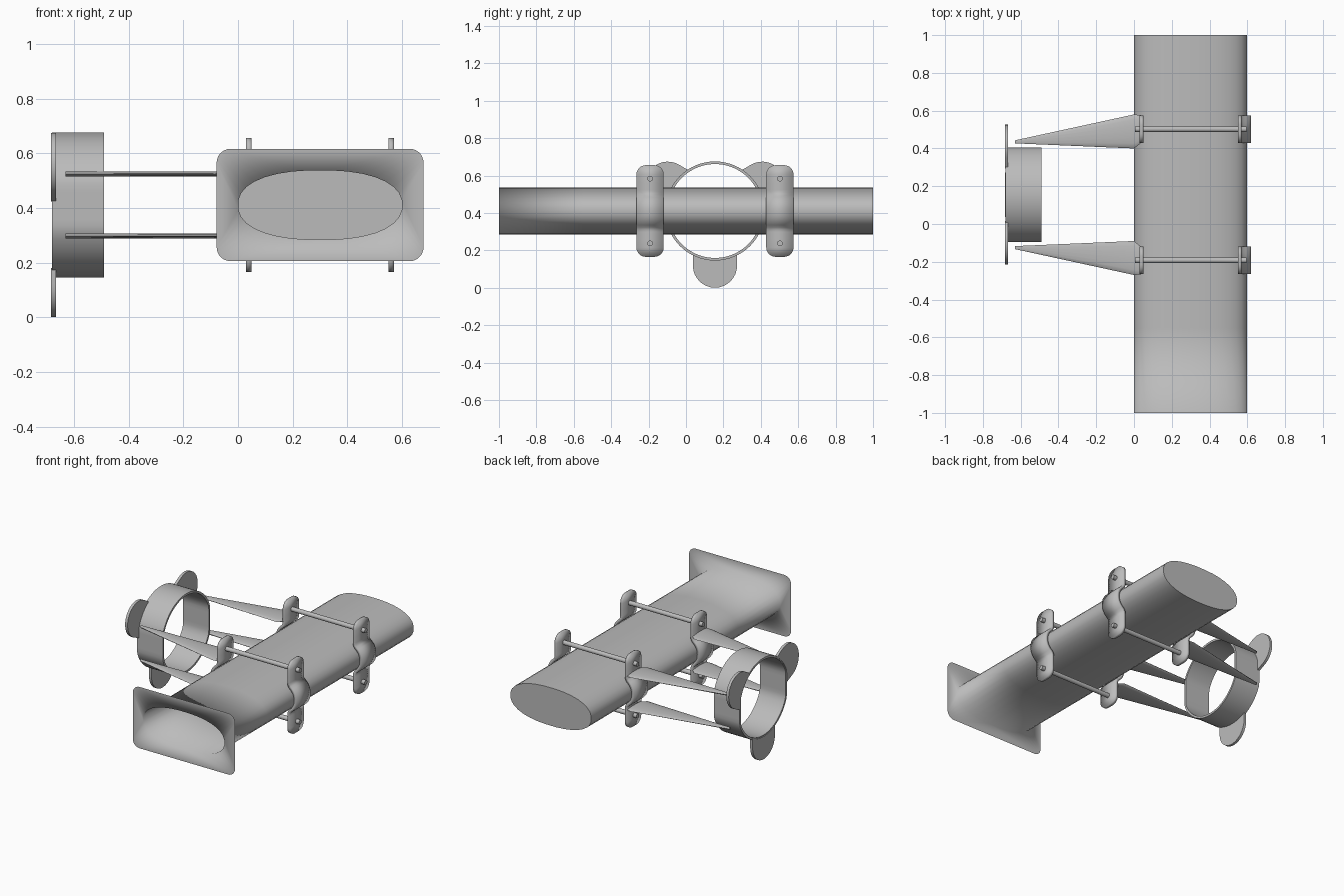
import bpy, bmesh, math
from mathutils import Vector

cube = bpy.data.objects.get("Cube")
if cube:
    bpy.data.objects.remove(cube, do_unlink=True)

grey = bpy.data.materials.new("plain_grey")
grey.use_nodes = True
grey.diffuse_color = (0.5, 0.5, 0.5, 1)
grey.node_tree.nodes["Principled BSDF"].inputs["Base Color"].default_value = (0.5, 0.5, 0.5, 1)

# Symmetry centre of the whole assembly
CENTRE = Vector((0.3, 0.155, 0.411))
HALF_X, HALF_Z, POWER = 0.3, 0.127, 2.3


def finish(name, bm, location=CENTRE, angle=40, mirror=None, thickness=0):
    """Turn a bmesh into a shaded object with optional solidify and mirror."""
    mesh = bpy.data.meshes.new(name)
    bm.to_mesh(mesh)
    bm.free()
    mesh.materials.append(grey)
    obj = bpy.data.objects.new(name, mesh)
    bpy.context.collection.objects.link(obj)
    obj.location = location
    bpy.ops.object.select_all(action='DESELECT')
    obj.select_set(True)
    bpy.context.view_layer.objects.active = obj
    if angle:
        bpy.ops.object.shade_smooth_by_angle(angle=math.radians(angle))
    if thickness:
        solid = obj.modifiers.new("thickness", 'SOLIDIFY')
        solid.thickness = thickness
        solid.offset = -1
    if mirror:
        mod = obj.modifiers.new("mirror", 'MIRROR')
        mod.use_axis = mirror
        mod.use_clip = False
        mod.use_mirror_merge = False
    return obj


def loft(bm, rings, cap_start=True, cap_end=True):
    """Skin a list of closed rings that all have the same point count."""
    loops = [[bm.verts.new(p) for p in ring] for ring in rings]
    n = len(loops[0])
    for a, b in zip(loops, loops[1:]):
        for i in range(n):
            bm.faces.new((a[i], a[(i + 1) % n], b[(i + 1) % n], b[i]))
    if cap_start:
        bm.faces.new(loops[0][::-1])
    if cap_end:
        bm.faces.new(loops[-1])
    bmesh.ops.recalc_face_normals(bm, faces=bm.faces)
    return loops


# Hollow tube with a flat rounded flange at its open front end
def tube_ring(y, steps):
    ring = []
    for k in range(4 * steps):
        t = (k + 0.5) * math.pi / 2 / steps
        c, s = math.cos(t), math.sin(t)
        ring.append((math.copysign(abs(c) ** (2 / POWER), c) * HALF_X, y,
                     math.copysign(abs(s) ** (2 / POWER), s) * HALF_Z))
    return ring


def flange_ring(y, steps, half_x=0.378, half_z=0.205, radius=0.05):
    ring = []
    for k in range(4 * steps):
        quarter = k // steps
        t = (quarter + (k % steps) / (steps - 1)) * math.pi / 2
        sx = 1 if quarter in (0, 3) else -1
        sz = 1 if quarter < 2 else -1
        ring.append((sx * (half_x - radius) + radius * math.cos(t), y,
                     sz * (half_z - radius) + radius * math.sin(t)))
    return ring


bm = bmesh.new()
rings = [flange_ring(-1, 8)] + [tube_ring(y, 8) for y in (-1, -0.55, 1)]
loops = loft(bm, rings, cap_start=False)
for face in bm.faces:
    face.smooth = True
for edge in bm.edges:
    if all(v in loops[-1] for v in edge.verts):
        edge.smooth = False
finish("tube_with_flange", bm, Vector((0.3, 0, 0.411)), angle=0)

# Clamp straps that hug the tube sides
bm = bmesh.new()
half_height, half_width, corner = 0.245, 0.073, 0.05
heights = [-half_height + corner * (1 - math.cos(i * math.pi / 12)) for i in range(7)]
heights += [-0.15 + 0.3 * i / 24 for i in range(25)]
heights += [-z for z in heights[6::-1]]
rows = []
for z in heights:
    over = max(0, abs(z) - (half_height - corner))
    w = half_width - corner + math.sqrt(max(0, corner ** 2 - over ** 2))
    bulge = (HALF_X + 0.02) * max(0, 1 - (abs(z) / 0.15) ** POWER) ** (1 / POWER)
    x = max(0.27, bulge)
    rows.append([bm.verts.new((x, 0.347 + s * w, z)) for s in (-1, 1)])
for a, b in zip(rows, rows[1:]):
    bm.faces.new((a[0], a[1], b[1], b[0]))
finish("clamp_straps", bm, mirror=(True, True, False), thickness=0.02)

# Long bolts joining the two straps of each clamp
bm = bmesh.new()
circle = [i * math.tau / 16 for i in range(16)]
loft(bm, [[(x, 0.347 + 0.015 * math.cos(t), 0.173 + 0.015 * math.sin(t)) for t in circle]
          for x in (-0.295, 0.295)])
finish("clamp_bolts", bm, mirror=(False, True, True))

# Flattened tapering struts from the clamps to the ring
bm = bmesh.new()
stations = [(-0.93, 0.28, 0.008), (-0.3, 0.335, 0.09), (-0.262, 0.348, 0.073)]
loft(bm, [[(x, y + w * math.cos(t), 0.113 + 0.009 * math.sin(t)) for t in circle]
          for x, y, w in stations])
finish("support_struts", bm, mirror=(False, True, True))


# Ring with sides flattened where the struts meet it
def ring_point(t, radius, flat):
    r = min(radius, flat / max(abs(math.cos(t)), 0.001))
    return r * math.cos(t), r * math.sin(t)


bm = bmesh.new()
steps = [i * math.tau / 64 for i in range(64)]
x0, x1 = -0.98, -0.79
section = [(x0, 0.265, 0.25), (x1, 0.265, 0.25), (x1, 0.251, 0.236), (x0, 0.251, 0.236)]
loft(bm, [[(x, *ring_point(t, r, f)) for t in steps]
          for x, r, f in section + section[:1]], False, False)
bmesh.ops.remove_doubles(bm, verts=bm.verts, dist=0.0001)
bmesh.ops.recalc_face_normals(bm, faces=bm.faces)
finish("holder_ring", bm)

# Three rounded mounting ears around the ring
for name, degrees in (("back_ear", 30), ("front_ear", 150), ("lower_ear", 270)):
    a = math.radians(degrees)
    half, reach = 0.118, 0.292
    spread = math.asin(half / 0.258)
    outline = [ring_point(a + spread * (1 - i / 6), 0.258, 0.243) for i in range(13)]
    for i in range(17):
        t = a - math.pi / 2 + math.pi * i / 16
        outline.append((reach * math.cos(a) + half * math.cos(t),
                        reach * math.sin(a) + half * math.sin(t)))
    bm = bmesh.new()
    loft(bm, [[(x, y, z) for y, z in outline] for x in (-0.984, -0.966)])
    finish(name, bm)
